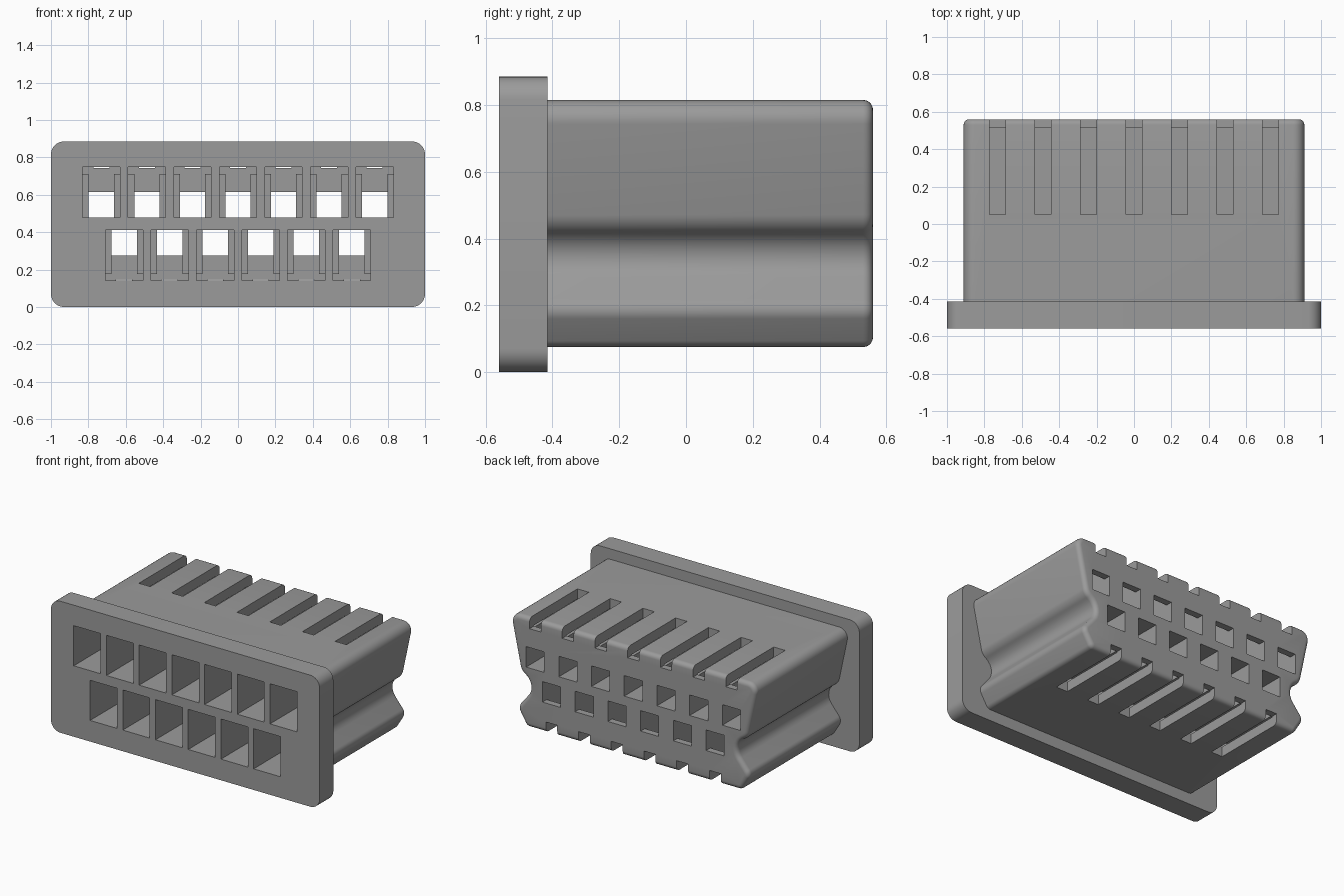
import bpy, bmesh, math
from mathutils import Vector

if "Cube" in bpy.data.objects:
    bpy.data.objects.remove(bpy.data.objects["Cube"])

grey = bpy.data.materials.new("housing_grey")
grey.diffuse_color = (0.33, 0.33, 0.33, 1)
grey.use_nodes = True
grey.node_tree.nodes["Principled BSDF"].inputs["Base Color"].default_value = grey.diffuse_color


def fillet(corners, steps=8):
    """Closed (x, z) outline with each corner (x, z, radius) rounded."""
    pts = []
    n = len(corners)
    for i, (x, z, r) in enumerate(corners):
        c = Vector((x, z))
        a = (Vector(corners[i - 1][:2]) - c).normalized()
        b = (Vector(corners[(i + 1) % n][:2]) - c).normalized()
        half = a.angle(b) / 2
        t = r / math.tan(half)
        centre = c + (a + b).normalized() * (r / math.sin(half))
        start, end = c + a * t - centre, c + b * t - centre
        sweep = math.pi - 2 * half
        for k in range(steps + 1):
            f = k / steps
            w0 = math.sin((1 - f) * sweep) / math.sin(sweep)
            w1 = math.sin(f * sweep) / math.sin(sweep)
            pts.append(centre + start * w0 + end * w1)
    return pts


def inset(pts, d):
    """Move a clockwise outline inwards by d."""
    out = []
    for i, p in enumerate(pts):
        e1 = (p - pts[i - 1]).normalized()
        e2 = (pts[(i + 1) % len(pts)] - p).normalized()
        n1, n2 = Vector((e1.y, -e1.x)), Vector((e2.y, -e2.x))
        m = n1 + n2
        out.append(p + m * (2 * d / m.length_squared))
    return out


def make_object(name, bm):
    bmesh.ops.recalc_face_normals(bm, faces=bm.faces)
    mesh = bpy.data.meshes.new(name)
    bm.to_mesh(mesh)
    bm.free()
    mesh.materials.append(grey)
    ob = bpy.data.objects.new(name, mesh)
    bpy.context.collection.objects.link(ob)
    return ob


def loft(name, sections):
    """Capped solid through (y, outline) sections."""
    bm = bmesh.new()
    rings = [[bm.verts.new((p.x, y, p.y)) for p in pts] for y, pts in sections]
    for r0, r1 in zip(rings, rings[1:]):
        for i in range(len(r0)):
            bm.faces.new((r0[i - 1], r0[i], r1[i], r1[i - 1]))
    bm.faces.new(rings[0])
    bm.faces.new(rings[-1])
    return make_object(name, bm)


def boxes(name, items):
    """Separate boxes, each (x centre, width, y0, y1, z0, z1)."""
    bm = bmesh.new()
    for x, w, y0, y1, z0, z1 in items:
        vs = bmesh.ops.create_cube(bm, size=1)["verts"]
        for v in vs:
            v.co = (x + v.co.x * w, (y0 + y1) / 2 + v.co.y * (y1 - y0),
                    (z0 + z1) / 2 + v.co.z * (z1 - z0))
    return make_object(name, bm)


def combine(ob, other, operation):
    mod = ob.modifiers.new("cut", "BOOLEAN")
    mod.operation, mod.solver, mod.object = operation, "EXACT", other
    bpy.context.view_layer.objects.active = ob
    bpy.ops.object.modifier_apply(modifier=mod.name)
    bpy.data.objects.remove(other)


# Body: grooved sides, rounded rear rim
right = [(0.925, 0.815, 0.06), (0.845, 0.44, 0.08), (0.73, 0.36, 0.09),
         (0.87, 0.19, 0.05), (0.80, 0.075, 0.04)]
outline = fillet(right + [(-x, z, r) for x, z, r in reversed(right)])
R = 0.03
sections = [(-0.48, outline)]
for k in range(6):
    a = k / 5 * math.pi / 2
    sections.append((0.56 - R + R * math.sin(a), inset(outline, R * (1 - math.cos(a)))))
housing = loft("connector_housing", sections)

# Front flange
plate = fillet([(1, 0.885, 0.07), (1, 0, 0.07), (-1, 0, 0.07), (-1, 0.885, 0.07)])
combine(housing, loft("flange", [(-0.56, plate), (-0.415, plate)]), "UNION")

# Terminal cavities: seven above, six below and upside down
PITCH = 0.2435
# each cut: width, y0, y1, then z measured from the inner wall towards the outside
cuts = {
    "mouth": (0.2, -0.7, 0.05, 0.0, 0.27),
    "channel": (0.135, 0.0, 0.515, 0.0, 0.27),
    "shelf": (0.2, 0.0, 0.515, 0.235, 0.27),
    "rear_hole": (0.135, 0.4, 0.7, 0.0, 0.138),
    "latch_slot": (0.085, 0.05, 0.7, 0.265, 0.4),
}
for name, (w, y0, y1, d0, d1) in cuts.items():
    items = [((i - 3) * PITCH, w, y0, y1, 0.477 + d0, 0.477 + d1) for i in range(7)]
    items += [((i - 2.5) * PITCH, w, y0, y1, 0.412 - d1, 0.412 - d0) for i in range(6)]
    combine(housing, boxes(name, items), "DIFFERENCE")

# Smooth curved sides, crisp openings
bpy.ops.object.select_all(action="DESELECT")
housing.select_set(True)
bpy.context.view_layer.objects.active = housing
bpy.ops.object.shade_smooth_by_angle(angle=math.radians(30))
